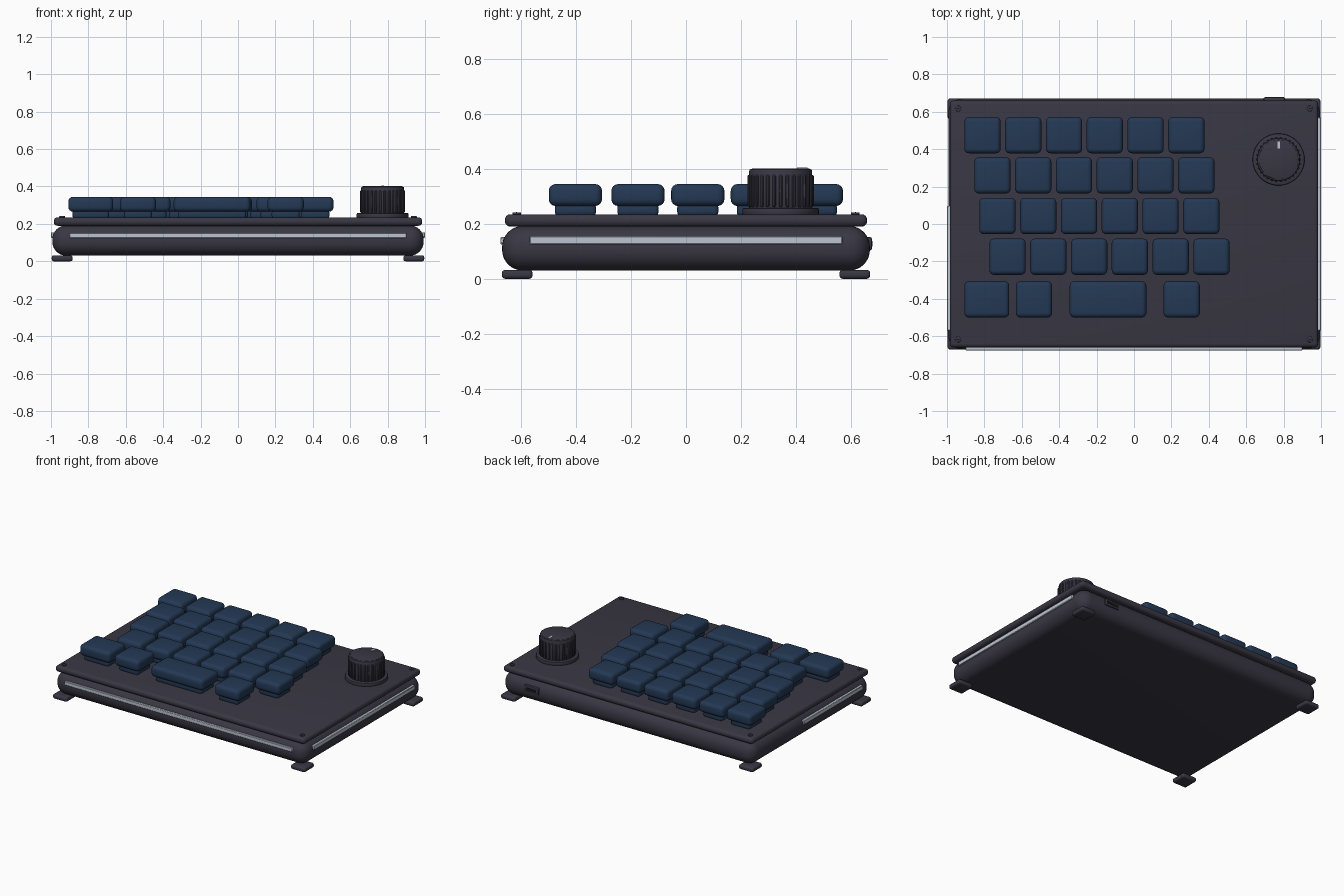
import bpy
import math

if "Cube" in bpy.data.objects:
    bpy.data.objects.remove(bpy.data.objects["Cube"])


def material(name, srgb):
    m = bpy.data.materials.new(name)
    lin = [((c / 255 + 0.055) / 1.055) ** 2.4 for c in srgb]
    m.diffuse_color = (*lin, 1)
    m.use_nodes = True
    m.node_tree.nodes["Principled BSDF"].inputs["Base Color"].default_value = m.diffuse_color
    return m


CASE = material("charcoal case", (57, 55, 67))
KEY = material("navy keycap", (36, 57, 85))
LIGHT = material("pale grey light strip", (188, 197, 208))
DARK = material("near black", (24, 24, 28))


def finish(ob, name, mat, bevel=0.0, segments=3):
    ob.name = name
    ob.data.materials.append(mat)
    bpy.ops.object.transform_apply(location=False, rotation=True, scale=True)
    if bevel:
        mod = ob.modifiers.new("rounding", "BEVEL")
        mod.width = bevel
        mod.segments = segments
        mod.limit_method = "ANGLE"
        bpy.ops.object.modifier_apply(modifier=mod.name)
    bpy.ops.object.shade_smooth_by_angle(angle=math.radians(40))
    return ob


def box(name, x, y, z, mat, bevel=0.0, segments=3, turn=0.0):
    """Box from (low, high) ranges on each axis."""
    lo, hi = zip(x, y, z)
    centre = [(a + b) / 2 for a, b in zip(lo, hi)]
    bpy.ops.mesh.primitive_cube_add(size=1, location=centre, rotation=(0, 0, turn))
    ob = bpy.context.object
    ob.scale = [b - a for a, b in zip(lo, hi)]
    return finish(ob, name, mat, bevel, segments)


def cylinder(name, x, y, r, z0, z1, mat, bevel=0.0, sides=48):
    bpy.ops.mesh.primitive_cylinder_add(vertices=sides, radius=r, depth=z1 - z0,
                                        location=(x, y, (z0 + z1) / 2))
    return finish(bpy.context.object, name, mat, bevel, 2)


# Case: rounded lower body and thin top plate
box("lower_body", (-0.993, 0.993), (-0.67, 0.67), (0.03, 0.192), CASE, 0.075, 8)
box("top_plate", (-0.985, 0.985), (-0.66, 0.66), (0.19, 0.235), CASE, 0.02, 4)

# Corner feet and plate screws
for sx in (-1, 1):
    for sy in (-1, 1):
        fx, fy = sx * 0.94, sy * 0.615
        box("foot", (fx - 0.056, fx + 0.056), (fy - 0.056, fy + 0.056),
            (0, 0.032), CASE, 0.012)
        cylinder("screw", sx * 0.94, sy * 0.617, 0.016, 0.23, 0.242, CASE, 0.003, 16)
        box("screw_slot", (fx - 0.008, fx + 0.008),
            (sy * 0.617 - 0.002, sy * 0.617 + 0.002), (0.241, 0.243), DARK)

# Light strips along the front and both sides
box("front_strip", (-0.9, 0.9), (-0.676, -0.655), (0.125, 0.152), LIGHT, 0.003, 1)
box("right_strip", (0.975, 1.0), (-0.57, 0.57), (0.125, 0.155), LIGHT, 0.003, 1)
box("left_strip", (-1.0, -0.975), (-0.57, 0.095), (0.125, 0.155), LIGHT, 0.003, 1)

# Rear socket
box("socket_frame", (0.692, 0.808), (0.65, 0.678), (0.103, 0.152), CASE, 0.008, 2)
box("socket_opening", (0.71, 0.79), (0.67, 0.68), (0.117, 0.138), DARK)


# Keys: each a narrow stem with a rounded cap
def key(cx, cy, width=0.194):
    h, d = width / 2, 0.097
    box("key_stem", (cx - h + 0.022, cx + h - 0.022), (cy - d + 0.022, cy + d - 0.022),
        (0.228, 0.275), KEY, 0.015, 3)
    box("keycap", (cx - h, cx + h), (cy - d, cy + d), (0.265, 0.345), KEY, 0.025, 4)


for start, cy in ((-0.81, 0.475), (-0.757, 0.26), (-0.73, 0.043), (-0.676, -0.175)):
    for i in range(6):
        key(start + 0.218 * i, cy)
for cx, width in ((-0.787, 0.24), (-0.535, 0.194), (-0.139, 0.41), (0.255, 0.194)):
    key(cx, -0.403, width)

# Ribbed dial on a flange
KX, KY = 0.773, 0.345
cylinder("dial_flange", KX, KY, 0.139, 0.23, 0.258, CASE, 0.006)
cylinder("dial_body", KX, KY, 0.115, 0.25, 0.4, CASE, 0.008)
cylinder("dial_cap", KX, KY, 0.106, 0.39, 0.402, CASE, 0.003)
for i in range(30):
    a = math.tau * i / 30
    rx, ry = KX + 0.113 * math.cos(a), KY + 0.113 * math.sin(a)
    box("dial_rib", (rx - 0.008, rx + 0.008), (ry - 0.006, ry + 0.006),
        (0.262, 0.378), CASE, 0.003, 1, a)
box("dial_pointer", (KX - 0.007, KX + 0.007), (KY + 0.06, KY + 0.097),
    (0.399, 0.405), LIGHT)
